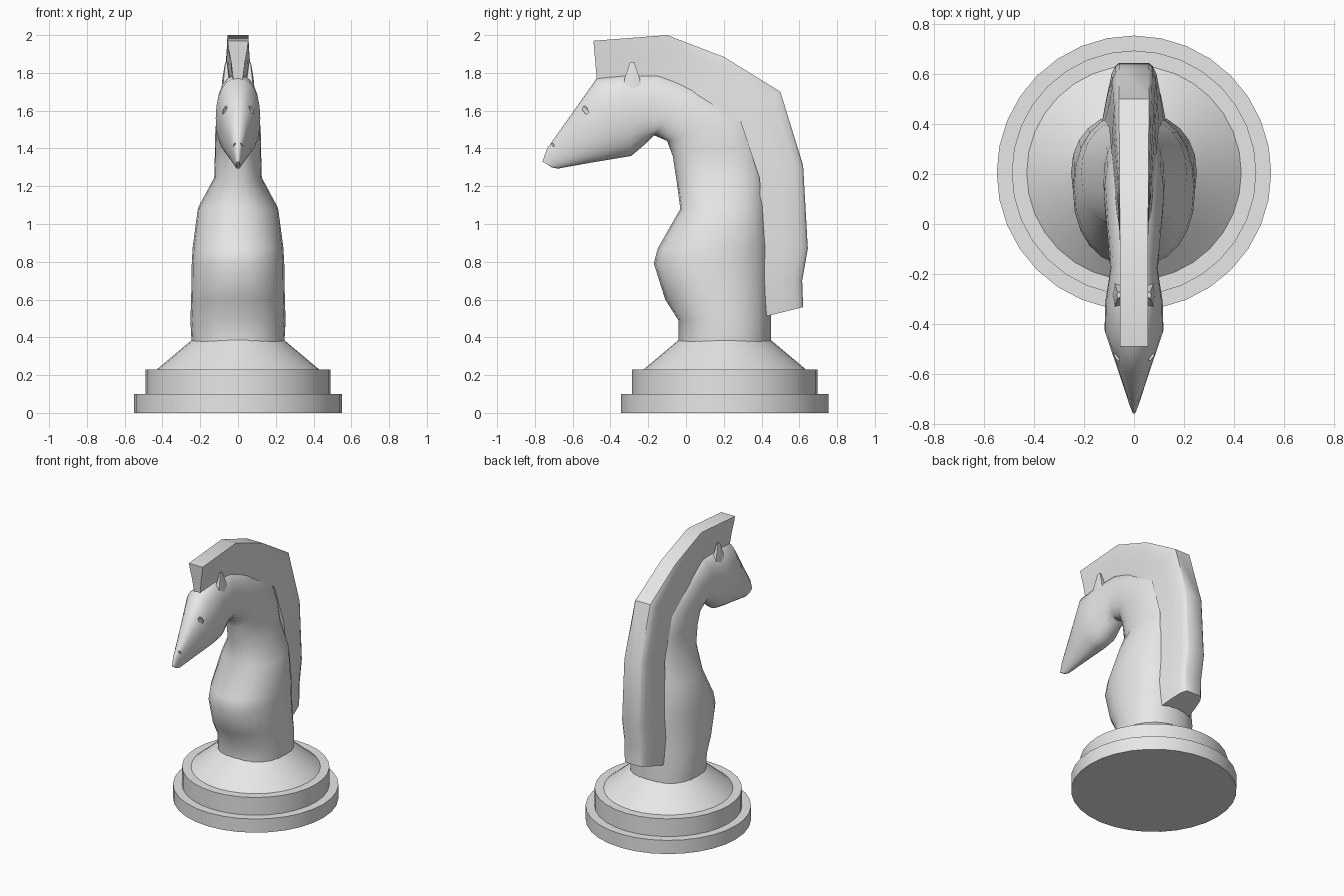
import bpy, bmesh, math
from mathutils import Vector

cube = bpy.data.objects.get("Cube")
if cube:
    bpy.data.objects.remove(cube)

# Single stone colour
STONE = (0.8, 0.8, 0.8, 1.0)
stone = bpy.data.materials.new("light grey stone")
stone.use_nodes = True
stone.diffuse_color = STONE
stone.node_tree.nodes["Principled BSDF"].inputs["Base Color"].default_value = STONE

CENTRE_Y = 0.205


def finish(obj, angle=35):
    bpy.ops.object.select_all(action='DESELECT')
    obj.select_set(True)
    bpy.context.view_layer.objects.active = obj
    bpy.ops.object.shade_smooth_by_angle(angle=math.radians(angle))


def loft(name, rings, angle=35):
    """Skin a list of equal-length rings of points and cap both ends."""
    bm = bmesh.new()
    loops = [[bm.verts.new(p) for p in ring] for ring in rings]
    n = len(loops[0])
    for a, b in zip(loops, loops[1:]):
        for i in range(n):
            j = (i + 1) % n
            bm.faces.new((a[i], a[j], b[j], b[i]))
    bm.faces.new(loops[0])
    bm.faces.new(loops[-1])
    bmesh.ops.recalc_face_normals(bm, faces=bm.faces)
    mesh = bpy.data.meshes.new(name)
    bm.to_mesh(mesh)
    bm.free()
    obj = bpy.data.objects.new(name, mesh)
    bpy.context.collection.objects.link(obj)
    mesh.materials.append(stone)
    finish(obj, angle)
    return obj


def disc_ring(radius, z, n=32):
    return [(radius * math.sin(math.tau * i / n),
             CENTRE_Y + radius * math.cos(math.tau * i / n), z) for i in range(n)]


def oval_ring(front, back, half_width, power=2.2, n=24):
    """Rounded cross-section between two points of the side profile."""
    f, b = Vector((0, *front)), Vector((0, *back))
    ring = []
    for i in range(n):
        a = math.tau * i / n
        s, c = math.sin(a), math.cos(a)
        x = math.copysign(abs(s) ** (2 / power), s) * half_width
        t = math.copysign(abs(c) ** (2 / power), c)
        p = (f + b) / 2 + (f - b) / 2 * t
        ring.append((x, p.y, p.z))
    return ring


# Stepped base and sloping foot
loft("base_plinth", [disc_ring(0.55, 0), disc_ring(0.55, 0.1)])
loft("base_step", [disc_ring(0.49, 0.1), disc_ring(0.49, 0.23)])
loft("foot", [disc_ring(0.43, 0.23), disc_ring(0.245, 0.385)])

# Chest, neck and head: throat-side point, crest-side point, half width
sections = [
    ((-0.04, 0.36), (0.45, 0.36), 0.245),
    ((-0.04, 0.49), (0.45, 0.49), 0.252),
    ((-0.11, 0.60), (0.45, 0.60), 0.248),
    ((-0.17, 0.79), (0.45, 0.78), 0.245),
    ((-0.15, 0.87), (0.45, 0.88), 0.24),
    ((-0.03, 1.08), (0.43, 1.09), 0.212),
    ((-0.05, 1.23), (0.42, 1.26), 0.126),
    ((-0.07, 1.36), (0.39, 1.42), 0.122),
    ((-0.10, 1.44), (0.33, 1.57), 0.12),
    ((-0.17, 1.47), (0.05, 1.73), 0.105),
    ((-0.22, 1.42), (-0.15, 1.80), 0.095),
    ((-0.29, 1.36), (-0.33, 1.79), 0.115),
    ((-0.38, 1.345), (-0.47, 1.775), 0.118),
    ((-0.53, 1.32), (-0.60, 1.59), 0.07),
    ((-0.68, 1.293), (-0.735, 1.40), 0.022),
    ((-0.71, 1.30), (-0.76, 1.33), 0.01),
]
body = loft("body_and_head", [oval_ring(*s) for s in sections], 50)


# Eye and nostril slits cut into both sides of the head
def cut_slit(target, name, location, size, tilt):
    bpy.ops.mesh.primitive_uv_sphere_add(segments=12, ring_count=8, radius=1,
                                         location=location, rotation=(tilt, 0, 0))
    cutter = bpy.context.object
    cutter.name = name
    cutter.scale = size
    cutter.hide_render = True
    bpy.context.view_layer.objects.active = target
    mod = target.modifiers.new(name, 'BOOLEAN')
    mod.operation = 'DIFFERENCE'
    mod.object = cutter
    bpy.ops.object.modifier_apply(modifier=mod.name)
    bpy.data.objects.remove(cutter)


for side in (-1, 1):
    cut_slit(body, "eye_cutter", (side * 0.07, -0.53, 1.60), (0.014, 0.05, 0.014), math.radians(-52))
    cut_slit(body, "nostril_cutter", (side * 0.018, -0.70, 1.415), (0.008, 0.022, 0.006), math.radians(-52))
finish(body, 50)


# Mane: crest running over the head and down the back of the neck
def mane_ring(inner, outer, root_width, side_width, flat_width):
    i, o = Vector((0, *inner)), Vector((0, *outer))
    half = [(0.0, root_width), (0.5, (root_width + side_width) / 2),
            (0.82, side_width), (0.95, (side_width + flat_width) / 2), (1.0, flat_width)]
    points = [(t, w) for t, w in half] + [(t, -w) for t, w in reversed(half)]
    return [(w, *i.lerp(o, t).yz) for t, w in points]


mane = [
    ((-0.47, 1.74), (-0.49, 1.97), 0.022, 0.05, 0.056),
    ((-0.12, 1.74), (-0.10, 2.00), 0.04, 0.055, 0.056),
    ((0.06, 1.68), (0.20, 1.885), 0.07, 0.065, 0.058),
    ((0.29, 1.54), (0.50, 1.70), 0.09, 0.08, 0.06),
    ((0.39, 1.24), (0.62, 1.31), 0.10, 0.088, 0.06),
    ((0.40, 0.87), (0.645, 0.87), 0.12, 0.09, 0.06),
    ((0.40, 0.70), (0.615, 0.70), 0.13, 0.09, 0.06),
    ((0.40, 0.505), (0.62, 0.56), 0.12, 0.085, 0.055),
]
loft("mane", [mane_ring(*m) for m in mane], 40)

# Ears
for side, label in ((1, "left"), (-1, "right")):
    rings = [[(side * (0.062 + dx * k), -0.285 + dy * k, z)
              for dx, dy in ((0.018, 0), (0.012, 0.035), (-0.012, 0.035),
                             (-0.018, 0), (-0.012, -0.035), (0.012, -0.035))]
             for k, z in ((1.5, 1.70), (1.15, 1.77), (0.35, 1.855))]
    loft(label + "_ear", rings, 50)
